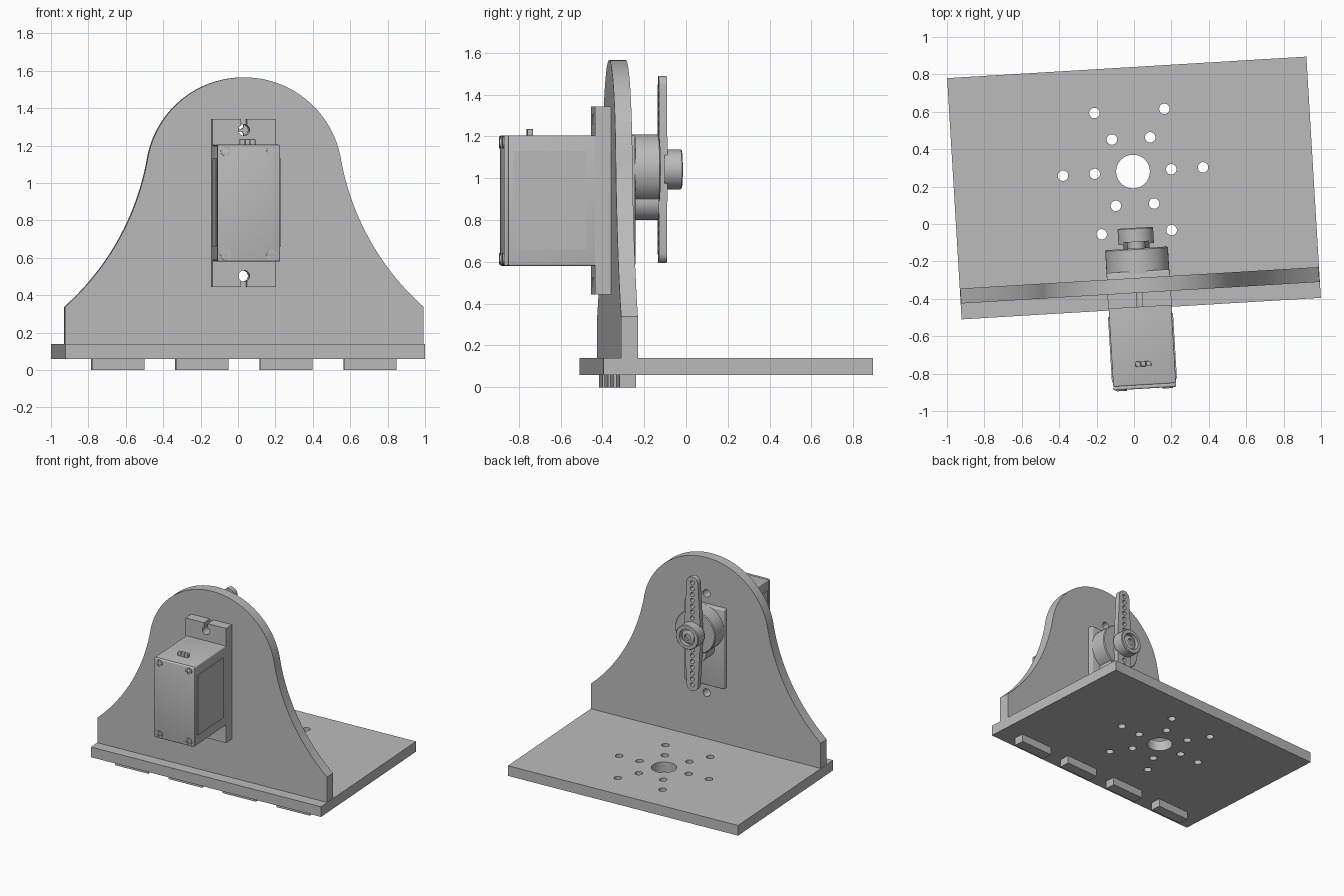
import bpy, bmesh
from math import radians, sin, cos, pi, sqrt, atan2
from mathutils import Matrix, Vector

cube = bpy.data.objects.get("Cube")
if cube:
    bpy.data.objects.remove(cube, do_unlink=True)

grey = bpy.data.materials.new("plain grey")
grey.use_nodes = True
grey.diffuse_color = (0.5, 0.5, 0.5, 1)
grey.node_tree.nodes["Principled BSDF"].inputs["Base Color"].default_value = (0.5, 0.5, 0.5, 1)

# The whole assembly is turned slightly about the vertical
PLACE = Matrix.Translation((0, 0.1925, 0)) @ Matrix.Rotation(radians(3.43), 4, 'Z')
UPRIGHT = Matrix.Rotation(radians(90), 4, 'X')
SERVO_X = -0.006
SHAFT_Z = 1.042
BODY_Z = 0.893


def finish(name, mesh, matrix=Matrix()):
    mesh.transform(PLACE @ matrix)
    mesh.name = name
    mesh.materials.clear()
    mesh.materials.append(grey)
    mesh.shade_smooth()
    mesh.set_sharp_from_angle(angle=radians(30))
    ob = bpy.data.objects.new(name, mesh)
    bpy.context.collection.objects.link(ob)
    return ob


def arc(cx, cy, r, a0=0, a1=360, n=32):
    """Points on an arc; a full turn leaves out the repeated end point."""
    steps = n if abs(a1 - a0) >= 360 else n - 1
    return [(cx + r * cos(radians(a0 + (a1 - a0) * i / steps)),
             cy + r * sin(radians(a0 + (a1 - a0) * i / steps))) for i in range(n)]


def plate(name, loops, low, high, upright=False):
    """Flat plate from an outline and holes; upright plates span y from low to high."""
    curve = bpy.data.curves.new(name, 'CURVE')
    curve.dimensions = '2D'
    curve.fill_mode = 'BOTH'
    curve.extrude = (high - low) / 2
    for loop in loops:
        spline = curve.splines.new('POLY')
        spline.points.add(len(loop) - 1)
        for p, (x, y) in zip(spline.points, loop):
            p.co = (x, y, 0, 1)
        spline.use_cyclic_u = True
    helper = bpy.data.objects.new(name, curve)
    mesh = bpy.data.meshes.new_from_object(helper)
    bpy.data.objects.remove(helper)
    bm = bmesh.new()
    bm.from_mesh(mesh)
    bmesh.ops.remove_doubles(bm, verts=bm.verts, dist=1e-5)
    bmesh.ops.recalc_face_normals(bm, faces=bm.faces)
    bm.to_mesh(mesh)
    bm.free()
    mid = (low + high) / 2
    if upright:
        return finish(name, mesh, Matrix.Translation((0, mid, 0)) @ UPRIGHT)
    return finish(name, mesh, Matrix.Translation((0, 0, mid)))


def box(name, lo, hi, bevel=0):
    bm = bmesh.new()
    bmesh.ops.create_cube(bm, size=1)
    lo, hi = Vector(lo), Vector(hi)
    bmesh.ops.scale(bm, vec=hi - lo, verts=bm.verts)
    bmesh.ops.translate(bm, vec=(lo + hi) / 2, verts=bm.verts)
    if bevel:
        bmesh.ops.bevel(bm, geom=bm.edges[:], offset=bevel, segments=3,
                        profile=0.5, affect='EDGES')
    mesh = bpy.data.meshes.new(name)
    bm.to_mesh(mesh)
    bm.free()
    return finish(name, mesh)


def lathe(name, profile, x, z):
    """Turn (radius, y) points about an axis along y."""
    bm = bmesh.new()
    verts = [bm.verts.new((r, y, 0)) for r, y in profile]
    edges = [bm.edges.new(pair) for pair in zip(verts, verts[1:])]
    bmesh.ops.spin(bm, geom=verts + edges, cent=(0, 0, 0), axis=(0, 1, 0),
                   angle=2 * pi, steps=48)
    bmesh.ops.remove_doubles(bm, verts=bm.verts, dist=1e-5)
    bmesh.ops.recalc_face_normals(bm, faces=bm.faces)
    mesh = bpy.data.meshes.new(name)
    bm.to_mesh(mesh)
    bm.free()
    return finish(name, mesh, Matrix.Translation((x, 0, z)))


# Base plate with a centre hole and two hexagonal rings of bolt holes
W, D, HOLE_Y = 0.962, 0.646, 0.088
base_loops = [[(-W, -D), (W, -D), (W, D), (-W, D)], arc(0, HOLE_Y, 0.09, n=48)]
for ring in (0.205, 0.375):
    for px, py in arc(0, HOLE_Y, ring, n=6):
        base_loops.append(arc(px, py, 0.028, n=24))
plate("base_plate", base_loops, 0.06, 0.14)

# Upright panel: round head, concave flanks, tabs through the base
HALF, SHOULDER, HEAD_R, HEAD_Z = 0.96, 0.338, 0.525, 1.04
JOIN = 10
head = arc(0, HEAD_Z, HEAD_R, JOIN, 180 - JOIN, 64)
# Flank arc is tangent to the head and ends at the shoulder corner
nx, nz = cos(radians(JOIN)), sin(radians(JOIN))
jx, jz = head[0]
dx, dz = HALF - jx, SHOULDER - jz
flank_r = (dx * dx + dz * dz) / (2 * (dx * nx + dz * nz))
fx, fz = jx + nx * flank_r, jz + nz * flank_r
end = atan2(SHOULDER - fz, HALF - fx) * 180 / pi % 360
flank = arc(fx, fz, flank_r, end, 180 + JOIN, 24)
right = [(HALF, 0.1)] + flank[:-1]
left = [(-x, z) for x, z in reversed(right)]
tabs = []
for tx in (-0.675, -0.225, 0.225, 0.675):
    tabs += [(tx - 0.14, 0.1), (tx - 0.14, 0), (tx + 0.14, 0), (tx + 0.14, 0.1)]
EAR_HOLE = 0.39
mounts = [arc(SERVO_X, BODY_Z + s * EAR_HOLE, 0.03, n=24) for s in (1, -1)]
plate("upright_panel", [right + head + left + tabs] + mounts, -0.561, -0.481, True)

# Servo mounting flange with open-ended screw slots
EAR_W, EAR_H, SLOT = 0.17, 0.45, 0.015
half = [(EAR_W, EAR_H), (SLOT, EAR_H)] + arc(0, EAR_HOLE, 0.03, 60, -240, 24)
half += [(-SLOT, EAR_H), (-EAR_W, EAR_H)]
outline = half + [(-x, -z) for x, z in half]
plate("servo_flange", [[(x + SERVO_X, z + BODY_Z) for x, z in outline]],
      -0.638, -0.561, True)

# Servo body, cover and shallow side plates
BW, BH = 0.168, 0.312
box("servo_body", (SERVO_X - BW, -1.055, BODY_Z - BH),
    (SERVO_X + BW, -0.445, BODY_Z + BH), 0.008)
box("servo_cover", (SERVO_X - BW, -1.074, BODY_Z - BH),
    (SERVO_X + BW, -1.052, BODY_Z + BH), 0.008)
for side, label in ((-1, "right"), (1, "left")):
    sx = SERVO_X + side * BW
    box("side_plate_" + label, (sx - 0.006, -1.03, 0.66), (sx + 0.006, -0.68, 1.13))

# Cross-slot cover screws
a, b = 0.006, 0.02
arm_pts = [(b, -a), (b, a), (a, a), (a, b)]
cross = []
for k in range(4):
    c, s = round(cos(k * pi / 2)), round(sin(k * pi / 2))
    cross += [(x * c - z * s, x * s + z * c) for x, z in arm_pts[:3]]
for sx in (-1, 1):
    for sz in (-1, 1):
        ox, oz = SERVO_X + sx * 0.123, BODY_Z + sz * 0.278
        plate("cover_screw", [arc(ox, oz, 0.028, n=24),
                              [(x + ox, z + oz) for x, z in cross]], -1.08, -1.072, True)

# Three cable pins on top of the body
for k in (-1, 0, 1):
    cx = SERVO_X + k * 0.029
    box("cable_pin", (cx - 0.013, -0.955, 1.19), (cx + 0.013, -0.928, 1.235), 0.003)

# Gear housing: large output bearing and smaller idler bump
lathe("output_housing", [(0, -0.46), (0.168, -0.46), (0.168, -0.329),
                         (0.162, -0.323), (0, -0.323)], SERVO_X, SHAFT_Z)
lathe("idler_housing", [(0, -0.46), (0.09, -0.46), (0.09, -0.327), (0, -0.327)],
      SERVO_X, 0.89)

# Two-armed horn with rows of holes
TIP, TIP_R, MID_R = 0.4, 0.048, 0.07
horn = arc(0, TIP, TIP_R, 0, 180, 16) + [(-MID_R, 0)]
horn += arc(0, -TIP, TIP_R, 180, 360, 16) + [(MID_R, 0)]
horn_loops = [[(x + SERVO_X, z + SHAFT_Z) for x, z in horn]]
for s in (-1, 1):
    for k in range(7):
        horn_loops.append(arc(SERVO_X, SHAFT_Z + s * (0.125 + 0.046 * k), 0.016, n=16))
plate("horn_arm", horn_loops, -0.325, -0.286, True)

# Horn hub with a sunken screw
lathe("horn_hub", [(0, -0.3), (0.095, -0.3), (0.095, -0.218), (0.09, -0.213),
                   (0.064, -0.213), (0.064, -0.245), (0, -0.245)], SERVO_X, SHAFT_Z)
lathe("hub_screw", [(0, -0.25), (0.052, -0.25), (0.052, -0.228), (0.024, -0.222),
                    (0.024, -0.24), (0, -0.24)], SERVO_X, SHAFT_Z)
